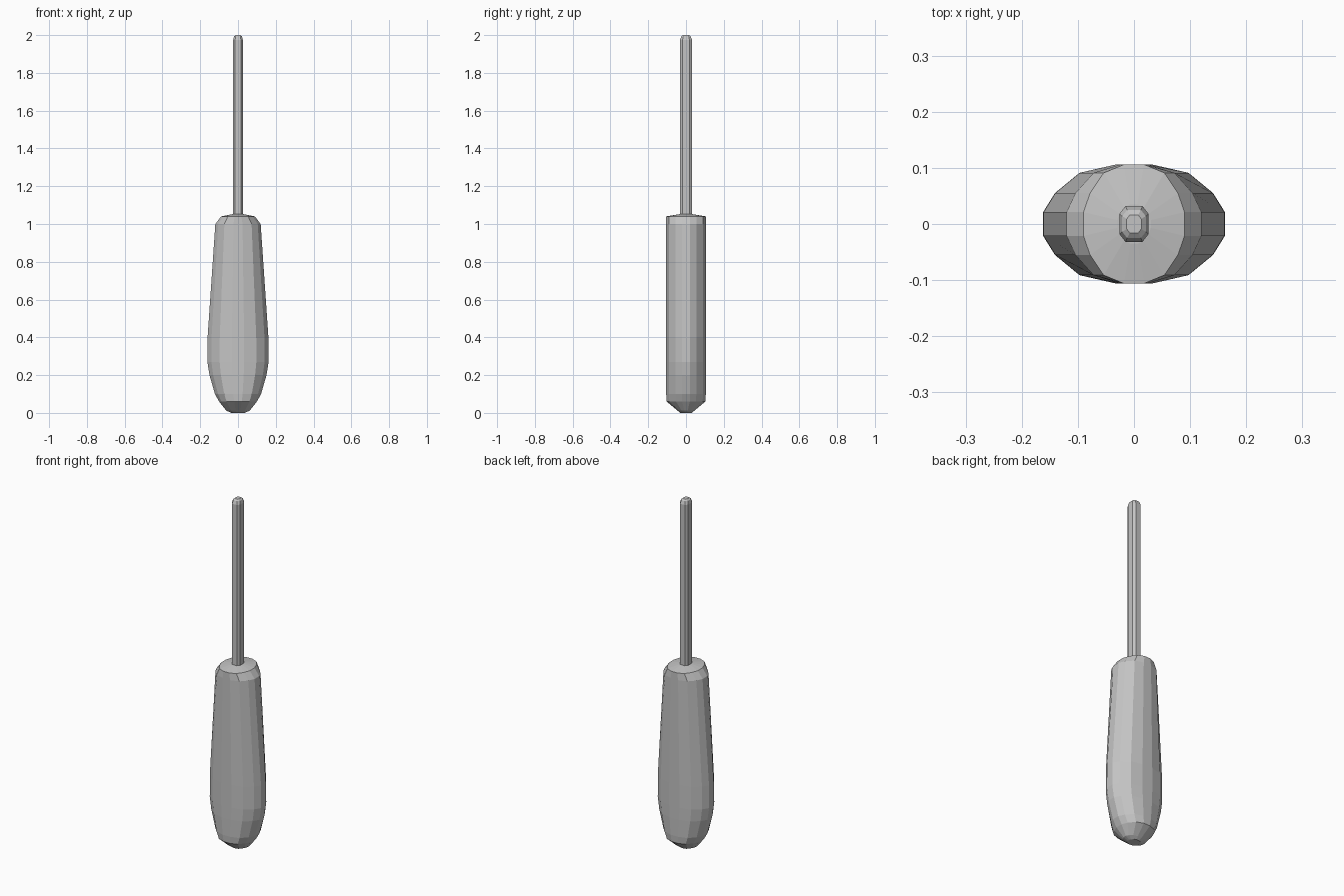
import bpy, bmesh

old = bpy.data.objects.get("Cube")
if old:
    bpy.data.objects.remove(old, do_unlink=True)

grey = bpy.data.materials.new("plain_grey")
grey.use_nodes = True
colour = (0.55, 0.55, 0.55, 1)
grey.diffuse_color = colour
grey.node_tree.nodes["Principled BSDF"].inputs["Base Color"].default_value = colour


def full_section(quarter):
    """Mirror a quarter outline (from +x round to +y) into a closed loop."""
    half = quarter + [(-x, y) for x, y in reversed(quarter)]
    return half + [(-x, -y) for x, y in half]


def loft(name, section, rings):
    """Skin a unit section through (z, half width, half depth) rings."""
    bm = bmesh.new()
    loops = [[bm.verts.new((x * hx, y * hy, z)) for x, y in section]
             for z, hx, hy in rings]
    count = len(section)
    for low, high in zip(loops, loops[1:]):
        for i in range(count):
            j = (i + 1) % count
            bm.faces.new((low[i], low[j], high[j], high[i]))
    bm.faces.new(list(reversed(loops[0])))
    bm.faces.new(loops[-1])
    bmesh.ops.recalc_face_normals(bm, faces=bm.faces)
    mesh = bpy.data.meshes.new(name)
    bm.to_mesh(mesh)
    bm.free()
    mesh.materials.append(grey)
    obj = bpy.data.objects.new(name, mesh)
    bpy.context.collection.objects.link(obj)
    return obj


# Faceted oval grip, swelling towards the rounded butt
oval = full_section([(1, 0.2), (0.87, 0.52), (0.6, 0.86), (0.2, 1)])
loft("handle", oval, [
    (0.0, 0.035, 0.03),
    (0.012, 0.062, 0.045),
    (0.06, 0.1, 0.102),
    (0.1, 0.122, 0.105),
    (0.2, 0.151, 0.106),
    (0.27, 0.162, 0.106),
    (0.4, 0.161, 0.106),
    (1.0, 0.12, 0.106),
    (1.04, 0.09, 0.106),
    (1.052, 0.03, 0.035),
])

# Slim chamfered shaft with a bevelled tip
octagon = full_section([(1, 0.56), (0.58, 1)])
loft("shaft", octagon, [
    (1.0, 0.026, 0.032),
    (1.975, 0.026, 0.032),
    (1.993, 0.021, 0.025),
    (2.0, 0.013, 0.016),
])
